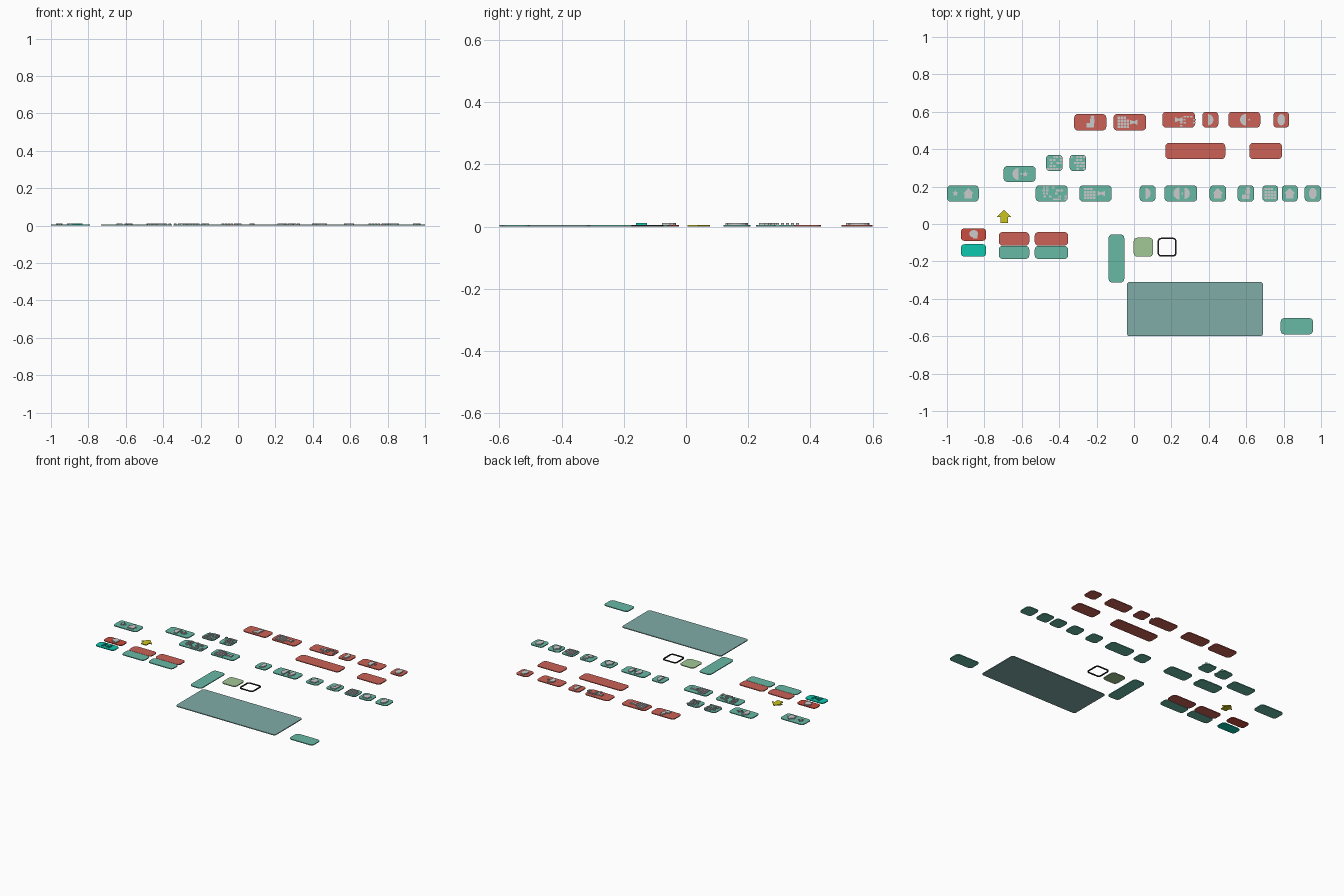
import bpy, math, random

if "Cube" in bpy.data.objects:
    bpy.data.objects.remove(bpy.data.objects["Cube"])

random.seed(4)
PAD, TOP = 0.0055, 0.012   # pad thickness and icon height


def material(name, r, g, b):
    m = bpy.data.materials.new(name)
    lin = [((c / 255 + 0.055) / 1.055) ** 2.4 for c in (r, g, b)]
    m.diffuse_color = (*lin, 1)
    m.use_nodes = True
    m.node_tree.nodes["Principled BSDF"].inputs["Base Color"].default_value = m.diffuse_color
    return m


RED = material("soft red", 203, 97, 86)
GREEN = material("soft green", 104, 186, 166)
SLATE = material("slate green", 128, 172, 167)
TEAL = material("bright teal", 14, 200, 175)
SCARLET = material("bright red", 203, 76, 62)
YELLOW = material("yellow", 203, 196, 30)
LIME = material("pale green", 164, 200, 150)
GREY = material("light grey", 203, 203, 203)
BLACK = material("black", 38, 38, 38)


def add(name, outlines, z0, z1, mat):
    """Extrude closed outlines from z0 to z1 as one object."""
    verts, faces = [], []
    for pts in outlines:
        b, n = len(verts), len(pts)
        verts += [(x, y, z0) for x, y in pts] + [(x, y, z1) for x, y in pts]
        faces.append([b + i for i in reversed(range(n))])
        faces.append([b + n + i for i in range(n)])
        faces += [[b + i, b + (i + 1) % n, b + n + (i + 1) % n, b + n + i] for i in range(n)]
    me = bpy.data.meshes.new(name)
    me.from_pydata(verts, [], faces)
    me.materials.append(mat)
    ob = bpy.data.objects.new(name, me)
    bpy.context.collection.objects.link(ob)
    return ob


def rounded(x0, x1, y0, y1, r=0.02, seg=4):
    pts = []
    for k, (cx, cy) in enumerate([(x1 - r, y1 - r), (x0 + r, y1 - r), (x0 + r, y0 + r), (x1 - r, y0 + r)]):
        for i in range(seg + 1):
            a = math.pi / 2 * (k + i / seg)
            pts.append((cx + r * math.cos(a), cy + r * math.sin(a)))
    return pts


def pad(name, mat, x0, x1, y0, y1, r=0.02):
    return add(name, [rounded(x0, x1, y0, y1, r)], 0, PAD, mat)


# icon outlines, all centred on (x, y)
def box(x, y, w, h):
    return [(x - w / 2, y - h / 2), (x + w / 2, y - h / 2), (x + w / 2, y + h / 2), (x - w / 2, y + h / 2)]


def arc(x, y, rx, ry, a0=0, a1=360, n=12):
    full = a1 - a0 == 360
    ang = [math.radians(a0 + (a1 - a0) * i / n) for i in range(n if full else n + 1)]
    return [(x + rx * math.cos(a), y + ry * math.sin(a)) for a in ang]


def oval(x, y):
    return [arc(x, y, 0.021, 0.031)]


def dome_right(x, y):
    return [arc(x - 0.012, y, 0.028, 0.03, -90, 90)]


def dome_left(x, y):
    return [arc(x + 0.014, y, 0.032, 0.032, 90, 270), box(x + 0.03, y, 0.008, 0.01)]


def twin_domes(x, y):
    return dome_left(x - 0.022, y) + dome_right(x + 0.032, y)


def house(x, y):
    return [[(x - 0.02, y - 0.026), (x + 0.02, y - 0.026), (x + 0.02, y), (x + 0.028, y),
             (x, y + 0.029), (x - 0.028, y), (x - 0.02, y)]]


def star(x, y):
    return [[(x + (0.018, 0.008)[i % 2] * math.sin(i * math.pi / 5),
              y + (0.018, 0.008)[i % 2] * math.cos(i * math.pi / 5)) for i in range(10)]]


def grid(x, y):
    return [box(x + (i - 1.5) * 0.016, y + (j - 1.5) * 0.016, 0.0125, 0.0125)
            for i in range(4) for j in range(4) if (i, j) != (3, 3)]


def scatter(x, y):
    return [box(x + (i - 2) * 0.017 + random.uniform(-.003, .003), y + (j - 2) * 0.016, 0.013, 0.009)
            for i in range(5) for j in range(5) if random.random() < 0.5]


def figure(x, y):
    return [box(x, y - 0.017, 0.04, 0.024), box(x + 0.01, y + 0.008, 0.024, 0.024), arc(x + 0.012, y + 0.028, 0.01, 0.008)]


def bow(x, y):
    return [[(x - 0.02, y - 0.014), (x, y - 0.005), (x + 0.02, y - 0.014),
             (x + 0.02, y + 0.014), (x, y + 0.005), (x - 0.02, y + 0.014)]]


# pads with raised icons: x range, y range, [(icon, x offset from pad centre)]
top_red = [
    (-.32, -.148, .50, .588, [(figure, 0)]),
    (-.11, .065, .50, .588, [(grid, -.035), (bow, .02)]),
    (.152, .326, .515, .60, [(bow, 0), (scatter, .05)]),
    (.366, .451, .515, .60, [(dome_right, 0)]),
    (.505, .675, .515, .60, [(dome_left, -.005)]),
    (.745, .83, .515, .60, [(oval, 0)]),
]
low, high = .12, .207
green = [
    (-.697, -.526, .225, .31, [(dome_left, -.02), (star, .03)]),
    (-.47, -.382, .283, .37, [(scatter, 0)]),
    (-.344, -.256, .283, .37, [(scatter, 0)]),
    (-1, -.83, low, high, [(star, -.04), (house, .03)]),
    (-.526, -.355, low, high, [(scatter, -.005), (scatter, .04)]),
    (-.292, -.12, low, high, [(grid, -.03), (bow, .03)]),
    (.03, .115, low, high, [(dome_right, 0)]),
    (.163, .338, low, high, [(twin_domes, 0)]),
    (.405, .492, low, high, [(house, 0)]),
    (.554, .642, low, high, [(figure, 0)]),
    (.686, .771, low, high, [(grid, 0)]),
    (.79, .876, low, high, [(house, 0)]),
    (.912, 1.0, low, high, [(oval, 0)]),
]
for label, mat, rows in (("red_pad", RED, top_red), ("green_pad", GREEN, green)):
    for x0, x1, y0, y1, icons in rows:
        pad(label, mat, x0, x1, y0, y1)
        outlines = []
        for shape, dx in icons:
            outlines += shape((x0 + x1) / 2 + dx, (y0 + y1) / 2)
        add(label + "_icon", outlines, PAD, TOP, GREY)

# plain pads
pad("wide_red_pad", RED, .168, .488, .347, .434)
pad("short_red_pad", RED, .617, .791, .347, .434)
for x0, x1 in ((-.723, -.56), (-.531, -.352)):
    pad("left_red_pad", RED, x0, x1, -.115, -.043)
    pad("left_green_pad", GREEN, x0, x1, -.187, -.117)
pad("upright_green_pad", GREEN, -.136, -.052, -.313, -.055)
pad("corner_green_pad", GREEN, .784, .957, -.59, -.503)
pad("pale_square", LIME, -.002, .102, -.175, -.073)
pad("large_plate", SLATE, -.038, .69, -.60, -.31, .015)

# bright pair of pads on the left
pad("scarlet_pad", SCARLET, -.926, -.79, -.09, -.023)
add("scarlet_pad_icon", [arc(-.857, -.052, .024, .02), box(-.85, -.07, .024, .015)], PAD, TOP, GREY)
pad("teal_pad", TEAL, -.926, -.79, -.175, -.108)
add("teal_pad_icon", [arc(-.858, -.145, .01, .01)] + [box(-.858 + s * .022, -.143, .01, .035) for s in (-1, 1)],
    PAD, TOP, TEAL)

# yellow arrow pointing back
ax = -.695
add("arrow", [[(ax - .02, .005), (ax + .02, .005), (ax + .02, .038), (ax + .038, .038),
               (ax, .077), (ax - .038, .038), (ax - .02, .038)]], 0, PAD, YELLOW)

# hollow square frame: quads between an outer and an inner outline
outer = rounded(.126, .228, -.175, -.073)
inner = rounded(.134, .220, -.167, -.081, .012)
n = len(outer)
verts = [(x, y, z) for z in (0, PAD) for ring in (outer, inner) for x, y in ring]
faces = []
for i in range(n):
    j = (i + 1) % n
    for a, b in ((0, 1), (1, 3), (3, 2), (2, 0)):
        faces.append([a * n + i, b * n + i, b * n + j, a * n + j])
me = bpy.data.meshes.new("hollow_frame")
me.from_pydata(verts, [], faces)
me.materials.append(BLACK)
bpy.context.collection.objects.link(bpy.data.objects.new("hollow_frame", me))
